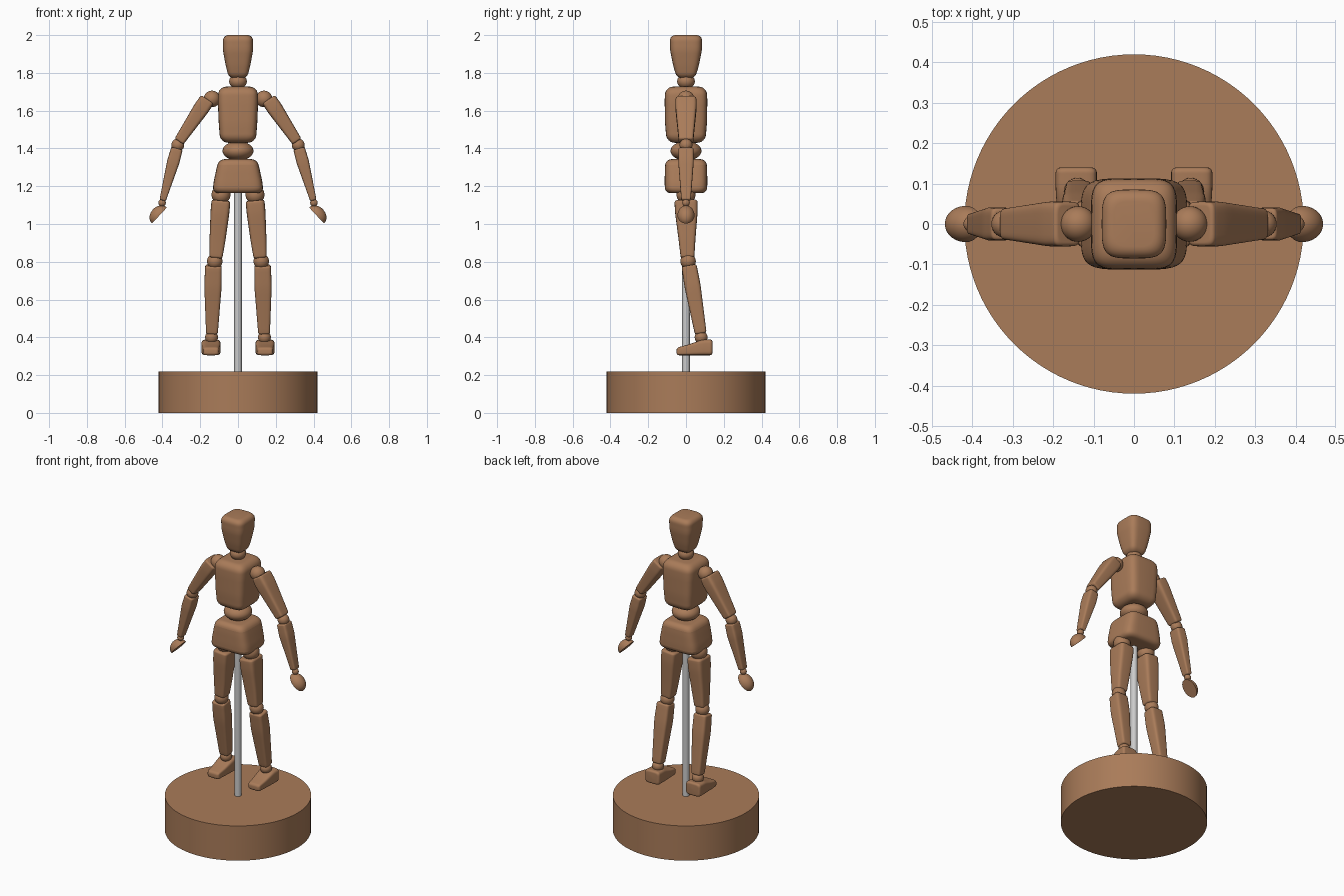
import bpy, bmesh
from math import sin, cos, pi, sqrt, copysign
from mathutils import Vector

if "Cube" in bpy.data.objects:
    bpy.data.objects.remove(bpy.data.objects["Cube"])

wood = bpy.data.materials.new("wood")
wood.diffuse_color = (0.40, 0.20, 0.10, 1)
wood.use_nodes = True
wood.node_tree.nodes["Principled BSDF"].inputs["Base Color"].default_value = wood.diffuse_color


def finish(name, bm, mat=wood, angle=40):
    bmesh.ops.recalc_face_normals(bm, faces=bm.faces[:])
    me = bpy.data.meshes.new(name)
    bm.to_mesh(me)
    bm.free()
    ob = bpy.data.objects.new(name, me)
    bpy.context.collection.objects.link(ob)
    if mat:
        me.materials.append(mat)
    bpy.ops.object.select_all(action='DESELECT')
    ob.select_set(True)
    bpy.context.view_layer.objects.active = ob
    bpy.ops.object.shade_smooth_by_angle(angle=angle * pi / 180)
    return ob


def lerp_profile(profile, t):
    for a, b in zip(profile, profile[1:]):
        if t <= b[0]:
            k = max(0, (t - a[0]) / (b[0] - a[0]))
            return [u + (v - u) * k for u, v in zip(a[1:], b[1:])]
    return profile[-1][1:]


def block(name, p0, p1, profile, r=0.03, up=(0, 1, 0), power=5, n=40):
    """Rounded tapered block from p0 to p1; profile rows: t, half x, half y, offset y."""
    p0, p1, up = Vector(p0), Vector(p1), Vector(up)
    length = (p1 - p0).length
    d = (p1 - p0) / length
    ly = (up - d * up.dot(d)).normalized()
    lx = ly.cross(d)
    arc = [(r * (1 - cos(a)), r * (1 - sin(a))) for a in [i * pi / 12 for i in range(7)]]
    mids = [(length * i / 12, 0) for i in range(1, 12) if r < length * i / 12 < length - r]
    stations = arc + mids + [(length - h, i) for h, i in reversed(arc)]
    bm = bmesh.new()
    rings = []
    for h, inset in stations:
        hx, hy, oy = lerp_profile(profile, h / length)
        hx, hy = max(hx - inset, 0.004), max(hy - inset, 0.004)
        ring = []
        for i in range(n):
            c, s = cos(2 * pi * i / n), sin(2 * pi * i / n)
            x = copysign(abs(c) ** (2 / power), c) * hx
            y = copysign(abs(s) ** (2 / power), s) * hy + oy
            ring.append(bm.verts.new(p0 + d * h + lx * x + ly * y))
        rings.append(ring)
    for a, b in zip(rings, rings[1:]):
        for i in range(n):
            j = (i + 1) % n
            bm.faces.new((a[i], a[j], b[j], b[i]))
    bm.faces.new(rings[0])
    bm.faces.new(rings[-1])
    return finish(name, bm)


def ball(name, c, r, scale=(1, 1, 1)):
    bm = bmesh.new()
    bmesh.ops.create_uvsphere(bm, u_segments=32, v_segments=16, radius=r)
    bmesh.ops.scale(bm, vec=scale, verts=bm.verts)
    bmesh.ops.translate(bm, vec=c, verts=bm.verts)
    return finish(name, bm)


def cylinder(name, r, z0, z1, seg, mat):
    bm = bmesh.new()
    bmesh.ops.create_cone(bm, cap_ends=True, segments=seg, radius1=r, radius2=r, depth=z1 - z0)
    bmesh.ops.translate(bm, vec=(0, 0, (z0 + z1) / 2), verts=bm.verts)
    return finish(name, bm, mat)


def hand(name, s):
    # domed half ellipsoid, flat palm facing inward and down
    bm = bmesh.new()
    bmesh.ops.create_uvsphere(bm, u_segments=32, v_segments=20, radius=1)
    geom = bm.verts[:] + bm.edges[:] + bm.faces[:]
    cut = bmesh.ops.bisect_plane(bm, geom=geom, plane_co=(0, 0, 0), plane_no=(0, 0, 1),
                                 clear_inner=True)["geom_cut"]
    bmesh.ops.contextual_create(bm, geom=[e for e in cut if isinstance(e, bmesh.types.BMEdge)])
    along = Vector((s * 0.68, 0, -0.73))
    out = Vector((s * 0.73, 0, 0.68))
    for v in bm.verts:
        x, y, z = v.co
        v.co = Vector((s * 0.416, y * 0.045, 1.045)) + along * x * 0.058 + out * z * 0.047
    return finish(name, bm)


# stand
cylinder("base", 0.42, 0, 0.22, 96, wood)
cylinder("support_rod", 0.02, 0.2, 1.22, 32, None)

# head and torso
block("head", (0, 0, 1.77), (0, 0, 2.0),
      [(0, .048, .048, 0), (.3, .065, .068, 0), (.65, .08, .084, 0), (1, .08, .086, 0)], 0.03, power=4)
ball("neck", (0, 0, 1.755), 0.047, (1, 1, 0.85))
block("chest", (0, 0, 1.43), (0, 0, 1.727),
      [(0, .094, .102, 0), (.35, .102, .111, 0), (.75, .107, .113, 0), (1, .104, .11, 0)], 0.042)
ball("waist", (0, 0, 1.387), 0.082, (1, 1, 0.62))
block("pelvis", (0, 0, 1.163), (0, 0, 1.343),
      [(0, .134, .111, 0), (.3, .13, .113, 0), (.7, .115, .112, 0), (1, .102, .108, 0)], 0.03)

for s, side in ((-1, "right"), (1, "left")):
    # arm
    ball(side + "_shoulder", (s * .138, 0, 1.662), 0.044)
    block(side + "_upper_arm", (s * .162, 0, 1.66), (s * .312, 0, 1.437),
          [(0, .04, .055, 0), (.2, .042, .056, 0), (1, .028, .038, 0)], 0.01)
    ball(side + "_elbow", (s * .319, 0, 1.418), 0.034)
    block(side + "_forearm", (s * .323, 0, 1.40), (s * .399, 0, 1.125),
          [(0, .031, .04, 0), (.25, .033, .041, 0), (1, .017, .025, 0)], 0.008)
    ball(side + "_wrist", (s * .402, 0, 1.112), 0.02)
    hand(side + "_hand", s)

    # leg
    ball(side + "_hip", (s * .09, 0, 1.155), 0.05)
    block(side + "_thigh", (s * .09, 0, 1.125), (s * .117, .008, .82),
          [(0, .05, .061, 0), (.2, .05, .06, 0), (.7, .042, .044, 0), (1, .034, .036, 0)], 0.012)
    ball(side + "_knee", (s * .123, .011, .803), 0.041)
    block(side + "_shin", (s * .13, .016, .78), (s * .138, .078, .42),
          [(0, .044, .04, 0), (.3, .046, .043, 0), (1, .031, .031, 0)], 0.01)
    ball(side + "_ankle", (s * .14, .08, .4), 0.034)
    block(side + "_foot", (s * .143, .14, .305), (s * .143, -.05, .305),
          [(0, .051, .042, .042), (.3, .051, .041, .041), (.65, .046, .029, .029),
           (1, .04, .02, .02)], 0.013, up=(0, 0, 1))
